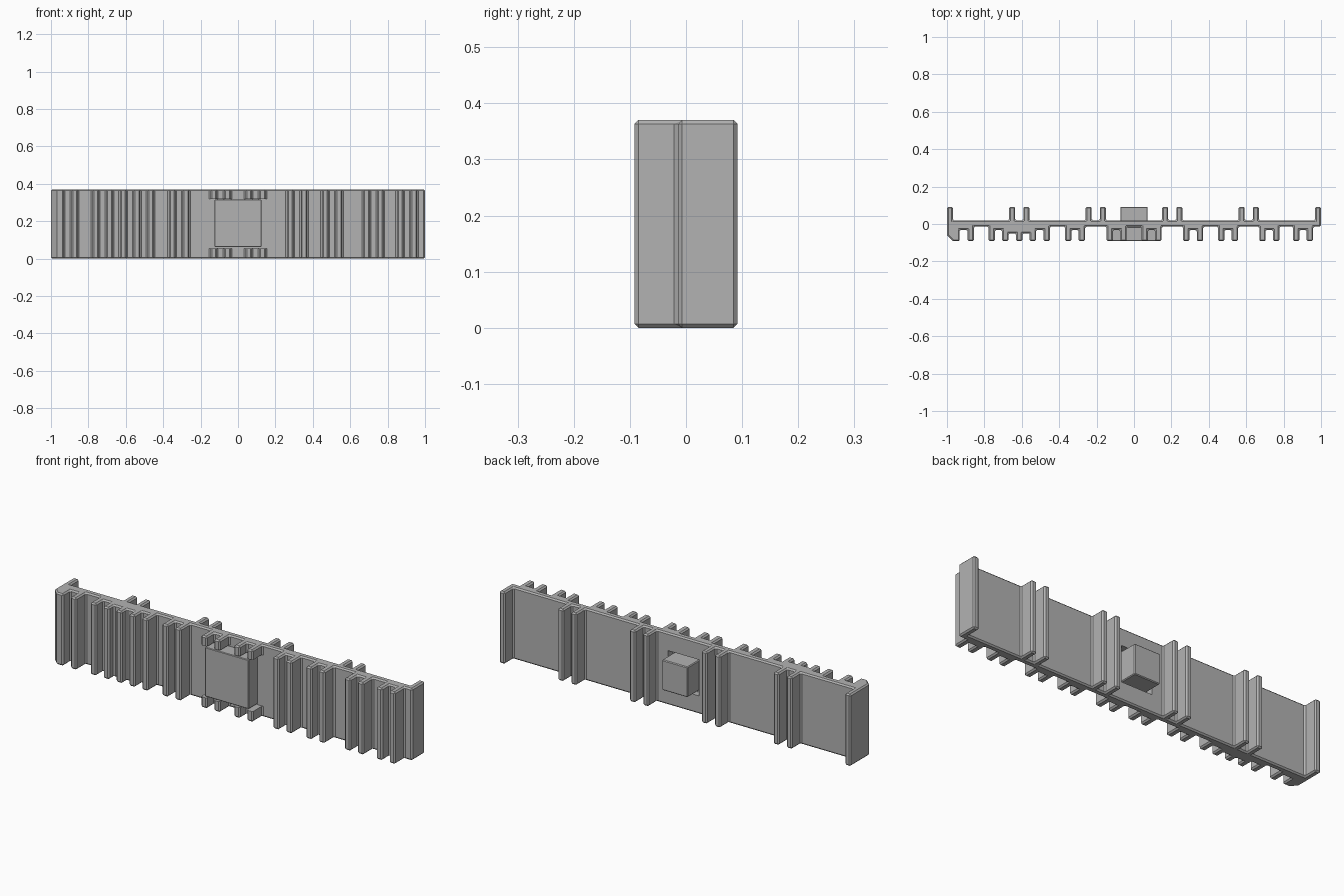
import bpy, bmesh, math

cube = bpy.data.objects.get("Cube")
if cube:
    bpy.data.objects.remove(cube, do_unlink=True)

HEIGHT, MID = 0.37, 0.186
RIB, PITCH = 0.034, 0.0735
BACK, FRONT = 0.092, -0.092
PLATE_BACK, PLATE_FRONT = 0.02, -0.014

grey = bpy.data.materials.new("plain_grey")
grey.use_nodes = True
colour = (0.45, 0.45, 0.45, 1)
grey.diffuse_color = colour
grey.node_tree.nodes["Principled BSDF"].inputs["Base Color"].default_value = colour


def make_object(name, bm):
    bmesh.ops.recalc_face_normals(bm, faces=bm.faces[:])
    mesh = bpy.data.meshes.new(name)
    bm.to_mesh(mesh)
    bm.free()
    mesh.materials.append(grey)
    obj = bpy.data.objects.new(name, mesh)
    bpy.context.collection.objects.link(obj)
    return obj


def box(name, x0, x1, y0, y1, z0, z1):
    bm = bmesh.new()
    bmesh.ops.create_cube(bm, size=1)
    for v in bm.verts:
        v.co = ((x0 + x1) / 2 + v.co.x * (x1 - x0),
                (y0 + y1) / 2 + v.co.y * (y1 - y0),
                (z0 + z1) / 2 + v.co.z * (z1 - z0))
    return make_object(name, bm)


def cylinder(name, x, y0, y1, radius):
    bm = bmesh.new()
    bmesh.ops.create_cone(bm, cap_ends=True, segments=32, radius1=radius,
                          radius2=radius, depth=y1 - y0)
    for v in bm.verts:
        v.co = (x + v.co.x, (y0 + y1) / 2 + v.co.z, MID + v.co.y)
    return make_object(name, bm)


def bevel(obj, width):
    mod = obj.modifiers.new("chamfer", 'BEVEL')
    mod.width = width
    mod.segments = 1
    mod.limit_method = 'ANGLE'
    mod.angle_limit = math.radians(50)


def cut(obj, cutter):
    cutter.hide_render = True
    cutter.hide_set(True)
    cutter.display_type = 'WIRE'
    mod = obj.modifiers.new("cut", 'BOOLEAN')
    mod.operation = 'DIFFERENCE'
    mod.solver = 'EXACT'
    mod.object = cutter


# Front outline: corner foot, then rib groups with raised floors between ribs
outline = [(-1, -0.06), (-0.968, FRONT), (-0.932, FRONT), (-0.932, -0.032),
           (-0.89, -0.032), (-0.89, FRONT), (-0.856, FRONT), (-0.856, PLATE_FRONT)]
groups = [(-0.778, (-0.032, -0.05, -0.05, -0.032)), (-0.369, (-0.032,)),
          (-0.147, (-0.032,)), (0.04, (-0.032,)), (0.262, (-0.032,)),
          (0.449, (-0.032,)), (0.67, (-0.032,)), (0.85, (-0.032,))]
for start, floors in groups:
    levels = (PLATE_FRONT,) + floors + (PLATE_FRONT,)
    for i in range(len(floors) + 1):
        x = start + i * PITCH
        outline += [(x, levels[i]), (x, FRONT),
                    (x + RIB, FRONT), (x + RIB, levels[i + 1])]
outline.append((1, PLATE_FRONT))

# Back outline: one rib at each end and four mirrored pairs
half = [0.167, 0.242, 0.576, 0.651]
centres = sorted(half + [-c for c in half], reverse=True)
outline += [(1, BACK), (0.968, BACK), (0.968, PLATE_BACK)]
for c in centres:
    a, b = c + 0.016, c - 0.016
    outline += [(a, PLATE_BACK), (a, BACK), (b, BACK), (b, PLATE_BACK)]
outline += [(-0.968, PLATE_BACK), (-0.968, BACK), (-1, BACK)]

# Extruded ribbed panel
bm = bmesh.new()
face = bm.faces.new([bm.verts.new((x, y, 0)) for x, y in outline])
top = bmesh.ops.extrude_face_region(bm, geom=[face])["geom"]
for v in top:
    if isinstance(v, bmesh.types.BMVert):
        v.co.z = HEIGHT
panel = make_object("ribbed_panel", bm)
bevel(panel, 0.007)

# Centre recess, slot and screw holes
cut(panel, box("recess_cutter", -0.16, 0.16, -0.2, PLATE_FRONT, 0.055, 0.32))
cut(panel, box("slot_cutter", -0.088, 0.088, -0.1, 0.1, 0.093, 0.279))
for x in (-0.816, -0.409, 0.409, 0.816):
    cut(panel, cylinder("hole_cutter", x, -0.2, 0.2, 0.033))
    cut(panel, cylinder("counterbore_cutter", x, 0.008, 0.08, 0.041))

# Centre block with a plug passing through the slot
block = box("centre_block", -0.125, 0.125, FRONT, -0.015, 0.062, 0.315)
bevel(block, 0.003)
plug = box("rear_plug", -0.073, 0.073, -0.03, BACK, 0.108, 0.264)
bevel(plug, 0.004)
